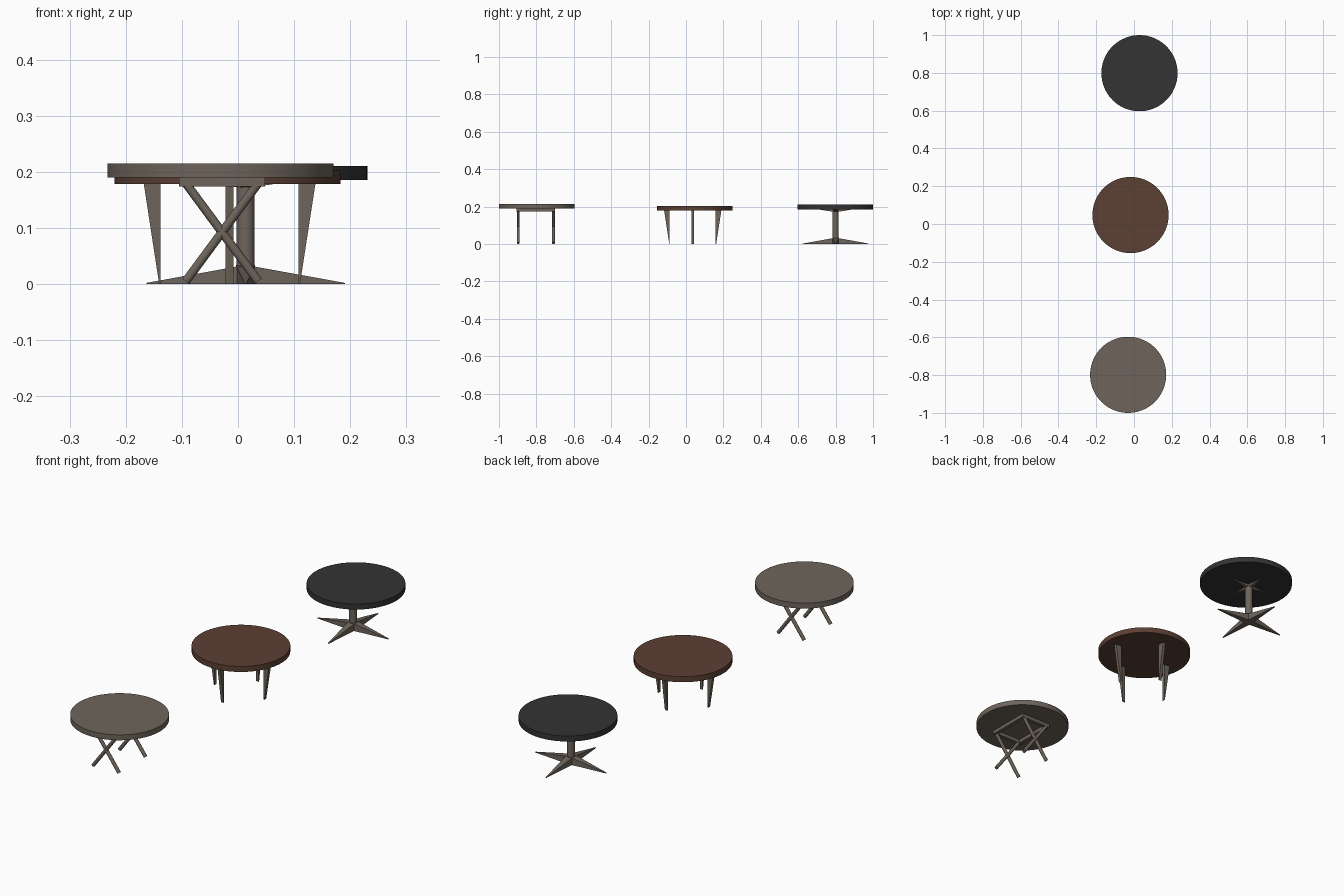
import bpy, bmesh, math
from mathutils import Vector, Matrix

if "Cube" in bpy.data.objects:
    bpy.data.objects.remove(bpy.data.objects["Cube"])


def material(name, rgb):
    m = bpy.data.materials.new(name)
    m.diffuse_color = (*rgb, 1)
    m.use_nodes = True
    m.node_tree.nodes["Principled BSDF"].inputs["Base Color"].default_value = m.diffuse_color
    return m


GREY = material("warm grey", (0.156, 0.130, 0.105))
BROWN = material("dark brown wood", (0.107, 0.050, 0.034))
BLACK = material("charcoal", (0.033, 0.033, 0.033))


def finish(bm, name, mat, smooth=False):
    bmesh.ops.recalc_face_normals(bm, faces=bm.faces)
    me = bpy.data.meshes.new(name)
    bm.to_mesh(me)
    bm.free()
    ob = bpy.data.objects.new(name, me)
    me.materials.append(mat)
    bpy.context.collection.objects.link(ob)
    if smooth:
        bpy.ops.object.select_all(action='DESELECT')
        ob.select_set(True)
        bpy.context.view_layer.objects.active = ob
        bpy.ops.object.shade_smooth_by_angle(angle=math.radians(35))
    return ob


def rod(name, a, b, r, mat, seg=24):
    a, b = Vector(a), Vector(b)
    d = b - a
    bm = bmesh.new()
    mtx = Matrix.Translation((a + b) / 2) @ d.to_track_quat('Z', 'Y').to_matrix().to_4x4()
    bmesh.ops.create_cone(bm, cap_ends=True, segments=seg, radius1=r, radius2=r,
                          depth=d.length, matrix=mtx)
    return finish(bm, name, mat, True)


def box(name, c, size, mat):
    bm = bmesh.new()
    bmesh.ops.create_cube(bm, size=1, matrix=Matrix.Translation(c) @ Matrix.Diagonal((*size, 1)))
    return finish(bm, name, mat)


def spoke(name, centre, angle, profile, mat):
    """Solid from (radius, half width, z) corners, turned about a vertical axis."""
    bm = bmesh.new()
    left = [bm.verts.new((r, w, z)) for r, w, z in profile]
    right = [bm.verts.new((r, -w, z)) for r, w, z in profile]
    bm.faces.new(left)
    bm.faces.new(right[::-1])
    n = len(profile)
    for i in range(n):
        j = (i + 1) % n
        bm.faces.new((left[j], left[i], right[i], right[j]))
    bm.transform(Matrix.Translation((*centre, 0)) @ Matrix.Rotation(angle, 4, 'Z'))
    return finish(bm, name, mat)


def top(name, x, y, z0, z1, mat):
    return rod(name, (x, y, z0), (x, y, z1), 0.2015, mat, 96)


# Grey table: round top, rectangular under-frame, two crossed leg pairs
top("grey_table_top", -0.031, -0.7985, 0.190, 0.2145, GREY)
cx, cy = -0.0285, -0.803
for s in (-1, 1):
    box("frame_end_bar", (cx, cy + s * 0.094, 0.182), (0.154, 0.016, 0.016), GREY)
    box("frame_side_bar", (cx + s * 0.069, cy, 0.182), (0.016, 0.172, 0.016), GREY)
    for t in (-1, 1):
        rod("crossed_leg", (cx - t * 0.064, cy + s * 0.094, 0.179),
            (cx + t * 0.0645, cy + s * 0.094, 0.005), 0.0078, GREY)

# Brown table: round top on four fin-shaped tapered legs
top("brown_table_top", -0.0185, 0.0475, 0.178, 0.203, BROWN)
for k in range(4):
    spoke("tapered_leg", (-0.015, 0.036), k * math.pi / 2,
          [(0.123, 0.007, 0), (0.1255, 0.007, 0), (0.153, 0.007, 0.179), (0.123, 0.007, 0.179)], GREY)

# Charcoal table: round top, central column, star foot and small star bracket
top("charcoal_table_top", 0.029, 0.7985, 0.185, 0.210, BLACK)
c = (0.0135, 0.80)
rod("column", (*c, 0), (*c, 0.186), 0.016, GREY, 32)
for k in range(4):
    a = k * math.pi / 2
    spoke("star_foot_arm", c, a,
          [(0, 0.017, 0), (0.177, 0.002, 0), (0.177, 0.002, 0.002), (0, 0.017, 0.034)], GREY)
    spoke("star_bracket_arm", c, a,
          [(0, 0.010, 0.170), (0.085, 0.002, 0.184), (0.085, 0.002, 0.186), (0, 0.010, 0.186)], GREY)
